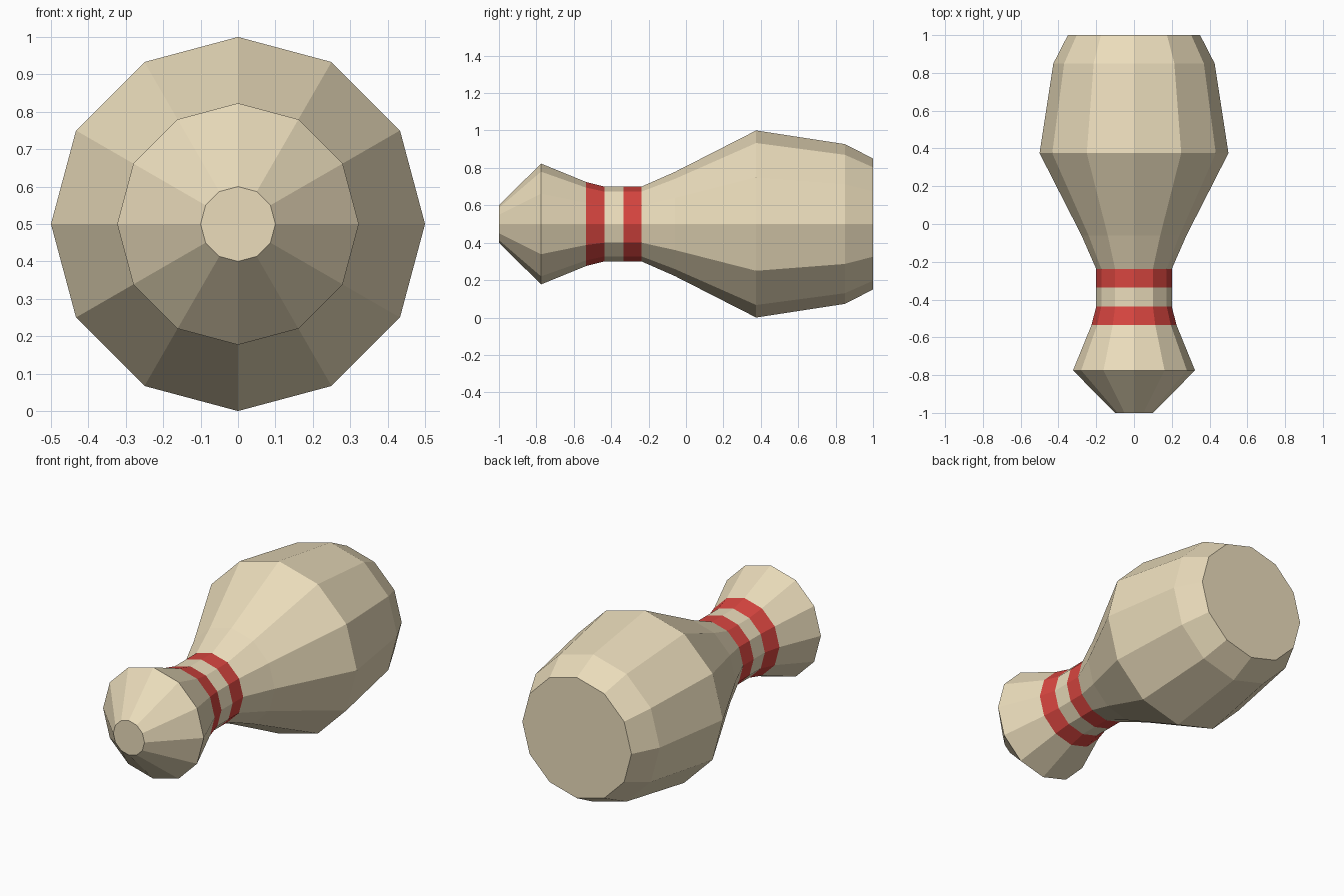
import bpy, bmesh, math

if "Cube" in bpy.data.objects:
    bpy.data.objects.remove(bpy.data.objects["Cube"])

SIDES, AXIS_Z = 12, 0.5
# (position along y, radius) from head tip to base
PROFILE = [(-1, 0.10), (-0.775, 0.323), (-0.535, 0.225), (-0.437, 0.20),
           (-0.335, 0.20), (-0.238, 0.20), (-0.06, 0.278), (0.375, 0.50),
           (0.85, 0.427), (1, 0.35)]
RED_BANDS = {2, 4}  # profile segments painted as neck stripes


def material(name, color):
    mat = bpy.data.materials.new(name)
    mat.diffuse_color = (*color, 1)
    mat.use_nodes = True
    mat.node_tree.nodes["Principled BSDF"].inputs["Base Color"].default_value = mat.diffuse_color
    return mat


bm = bmesh.new()

# Rings of the turned body
rings = []
for y, r in PROFILE:
    ring = []
    for i in range(SIDES):
        a = 2 * math.pi * i / SIDES
        ring.append(bm.verts.new((r * math.cos(a), y, AXIS_Z + r * math.sin(a))))
    rings.append(ring)

# Side facets, with the two stripes in red
for s, (a, b) in enumerate(zip(rings, rings[1:])):
    for i in range(SIDES):
        j = (i + 1) % SIDES
        face = bm.faces.new((a[i], a[j], b[j], b[i]))
        face.material_index = int(s in RED_BANDS)

# Flat head tip and flat base
bm.faces.new(rings[0])
bm.faces.new(rings[-1])
bmesh.ops.recalc_face_normals(bm, faces=bm.faces)

mesh = bpy.data.meshes.new("bowling_pin")
bm.to_mesh(mesh)
bm.free()
mesh.materials.append(material("cream", (0.83, 0.72, 0.50)))
mesh.materials.append(material("red", (0.68, 0.06, 0.05)))
pin = bpy.data.objects.new("bowling_pin", mesh)
bpy.context.collection.objects.link(pin)
